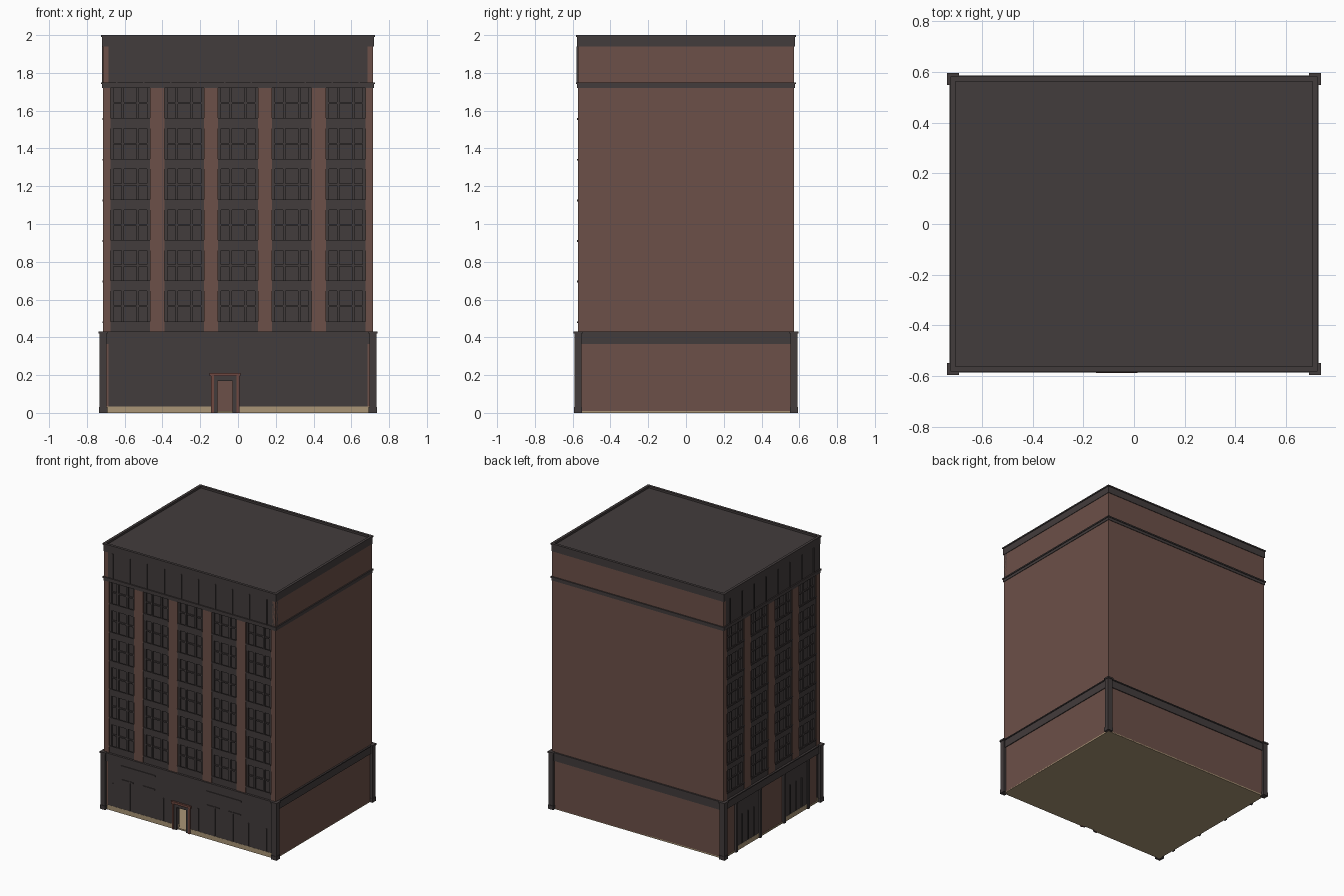
import bpy, bmesh
from mathutils import Matrix, Vector

if "Cube" in bpy.data.objects:
    bpy.data.objects.remove(bpy.data.objects["Cube"], do_unlink=True)


def material(name, rgb):
    m = bpy.data.materials.new(name)
    m.use_nodes = True
    m.diffuse_color = (*rgb, 1)
    m.node_tree.nodes["Principled BSDF"].inputs["Base Color"].default_value = (*rgb, 1)
    return m


BRICK = material("brown brick", (0.15, 0.08, 0.065))
DARK = material("charcoal stone", (0.055, 0.045, 0.045))
CREAM = material("cream stone", (0.40, 0.30, 0.18))
RED = material("red door surround", (0.16, 0.065, 0.05))

HX, HY = 0.715, 0.573          # wall faces
BASE, BAND, TOP = 0.43, 1.72, 1.94
PITCH, BAY = 0.285, 0.21


def build(name, mat, boxes, turn=Matrix()):
    """Join axis-aligned boxes (x0, x1, y0, y1, z0, z1) into one object."""
    bm = bmesh.new()
    for x0, x1, y0, y1, z0, z1 in boxes:
        place = Matrix.Translation(Vector((x0 + x1, y0 + y1, z0 + z1)) / 2)
        size = Matrix.Diagonal((x1 - x0, y1 - y0, z1 - z0, 1))
        bmesh.ops.create_cube(bm, size=1, matrix=turn @ place @ size)
    mesh = bpy.data.meshes.new(name)
    bm.to_mesh(mesh)
    bm.free()
    mesh.materials.append(mat)
    ob = bpy.data.objects.new(name, mesh)
    bpy.context.collection.objects.link(ob)
    return ob


def ring(grow, z0, z1, thick=0.03):
    """Four boxes that run round the building, standing out by grow."""
    x, y = HX + grow, HY + grow
    return [(-x, x, -y, -y + thick, z0, z1), (-x, x, y - thick, y, z0, z1),
            (-x, -x + thick, -y + thick, y - thick, z0, z1),
            (x - thick, x, -y + thick, y - thick, z0, z1)]


# Hollow shell: floor, plain walls and roof
build("floor_slab", CREAM, [(-HX, HX, -HY + 0.01, HY, 0, 0.01)])
build("plain_walls", BRICK, [(-HX, HX, HY - 0.03, HY, 0.005, TOP),
                             (HX - 0.03, HX, -HY, HY - 0.03, 0.005, TOP)])
build("roof", DARK, [(-HX, HX, -HY, HY, TOP, 1.985)])

# Bands and cornice
build("base_band", DARK, ring(0.006, 0.365, BASE - 0.008))
build("base_band_lip", DARK, ring(0.012, BASE - 0.008, BASE))
build("upper_band", DARK, ring(0.004, BAND, 1.74) + ring(0.009, 1.74, 1.75))
build("cornice", DARK, ring(0.004, TOP, 1.99, 0.015) + ring(0.009, 1.99, 2.0, 0.02))

# Corner posts with caps and feet
posts, trims = [], []
for sx in (-1, 1):
    for sy in (-1, 1):
        cx, cy = sx * (HX - 0.001), sy * (HY - 0.001)
        for r, z0, z1, group in ((0.019, 0, 0.42, posts), (0.022, 0, 0.03, trims),
                                 (0.024, 0.42, BASE + 0.002, trims)):
            group.append((cx - r, cx + r, cy - r, cy + r, z0, z1))
build("corner_posts", DARK, posts)
build("corner_post_trims", DARK, trims)


def facade(name, half, face, bays, turn):
    """Window wall in its own frame: u along the wall, outside towards -y."""
    def box(u0, u1, out0, out1, z0, z1):
        return (u0, u1, -face - out1, -face - out0, z0, z1)

    centres = [(i - (bays - 1) / 2) * PITCH for i in range(bays)]
    # Brick piers between the bays
    edges = [-half] + [c + s * BAY / 2 for c in centres for s in (-1, 1)] + [half]
    build(name + "_piers", BRICK, [box(edges[i], edges[i + 1], -0.03, 0, BASE, BAND)
                                   for i in range(0, len(edges), 2)], turn)
    # Recessed glazing, spandrels and window bars
    build(name + "_glazing", DARK, [box(c - BAY / 2, c + BAY / 2, -0.03, -0.02, BASE, BAND)
                                    for c in centres], turn)
    floors = 6
    step = (BAND - BASE) / floors
    spandrels, bars = [], []
    for c in centres:
        a, b = c - BAY / 2, c + BAY / 2
        for f in range(floors):
            z = BASE + f * step
            spandrels.append(box(a, b, -0.02, -0.004, z, z + 0.045))
            spandrels.append(box(a, b, -0.004, 0.003, z + 0.045, z + 0.055))
            bars.append(box(a, b, -0.02, -0.012, z + 0.13, z + 0.14))
        for u, w in ((a + 0.008, 0.008), (c - 0.04, 0.007), (c + 0.04, 0.007), (b - 0.008, 0.008)):
            bars.append(box(u - w, u + w, -0.02, -0.008, BASE, BAND))
    build(name + "_spandrels", DARK, spandrels, turn)
    build(name + "_window_bars", DARK, bars, turn)
    # Frieze with upright fins
    count = 2 * bays
    build(name + "_frieze", DARK, [box(-half, half, -0.03, 0, BAND, TOP)], turn)
    build(name + "_frieze_fins", DARK,
          [box(u - 0.004, u + 0.004, 0, 0.006, 1.75, TOP)
           for u in ((i - (count - 1) / 2) * PITCH / 2 for i in range(count))], turn)
    return box


# Front: window wall and shopfront
FRONT = Matrix()
box = facade("front", HX, HY, 5, FRONT)
DOOR0, DOOR1, DOOR_TOP = -0.108, -0.028, 0.17
build("front_ground_wall", DARK, [box(-HX, DOOR0, -0.03, 0, 0.035, BASE),
                                  box(DOOR1, HX, -0.03, 0, 0.035, BASE),
                                  box(DOOR0, DOOR1, -0.03, 0, DOOR_TOP, BASE)], FRONT)
build("front_plinth", CREAM, [box(-HX, DOOR0, -0.03, 0.001, 0, 0.035),
                              box(DOOR1, HX, -0.03, 0.001, 0, 0.035)], FRONT)
bars = [box(u - 0.004, u + 0.004, 0, 0.005, 0.04, top)
        for u, top in ((-0.64, 0.21), (-0.5, 0.26), (-0.36, 0.26), (-0.22, 0.21), (0.07, 0.21),
                       (0.21, 0.26), (0.36, 0.26), (0.49, 0.21), (0.64, 0.21))]
build("shopfront_bars", DARK, bars, FRONT)
ledges = []
for c in (-0.43, 0.285):
    ledges.append(box(c - 0.145, c + 0.145, 0, 0.006, 0.352, 0.362))
    for s in (-1, 1):
        ledges.append(box(c + s * 0.09 - 0.05, c + s * 0.09 + 0.05, 0, 0.006, 0.25, 0.258))
build("shopfront_ledges", DARK, ledges, FRONT)

# Doorway surround
build("door_surround", RED, [box(-0.143, -0.128, -0.01, 0.01, 0, 0.195),
                             box(-0.008, 0.007, -0.01, 0.01, 0, 0.195),
                             box(-0.15, 0.014, -0.01, 0.014, 0.195, 0.212)], FRONT)
build("door_inner_frame", DARK, [box(-0.128, DOOR0, -0.01, 0.005, 0, 0.195),
                                 box(DOOR1, -0.008, -0.01, 0.005, 0, 0.195),
                                 box(DOOR0, DOOR1, -0.01, 0.005, DOOR_TOP, 0.195)], FRONT)

# Right flank: window wall, brick ground floor and two shop windows
SIDE = Matrix.Rotation(-1.5707963, 4, "Z")
box = facade("flank", HY - 0.03, HX, 4, SIDE)
build("flank_end_piers", BRICK, [box(s - 0.015, s + 0.015, -0.03, 0, 0.005, TOP)
                                 for s in (-HY + 0.015, HY - 0.015)], SIDE)
build("flank_ground_wall", BRICK, [box(-HY + 0.03, HY - 0.03, -0.03, -0.005, 0.005, BASE)], SIDE)
posts, shops, sills, bars = [], [], [], []
for s in (-1, 1):
    c = s * PITCH
    posts += [box(u - 0.01, u + 0.01, -0.01, 0.012, 0, 0.365) for u in (c - 0.143, c + 0.143)]
    shops.append(box(c - 0.143, c + 0.143, -0.01, 0, 0.035, 0.365))
    sills.append(box(c - 0.143, c + 0.143, -0.01, 0.001, 0, 0.035))
    bars += [box(c + d - 0.004, c + d + 0.004, 0, 0.006, 0.04, 0.26) for d in (-0.07, 0, 0.07)]
build("flank_ground_posts", DARK, posts, SIDE)
build("flank_shop_windows", DARK, shops, SIDE)
build("flank_plinths", CREAM, sills, SIDE)
build("flank_shop_bars", DARK, bars, SIDE)
